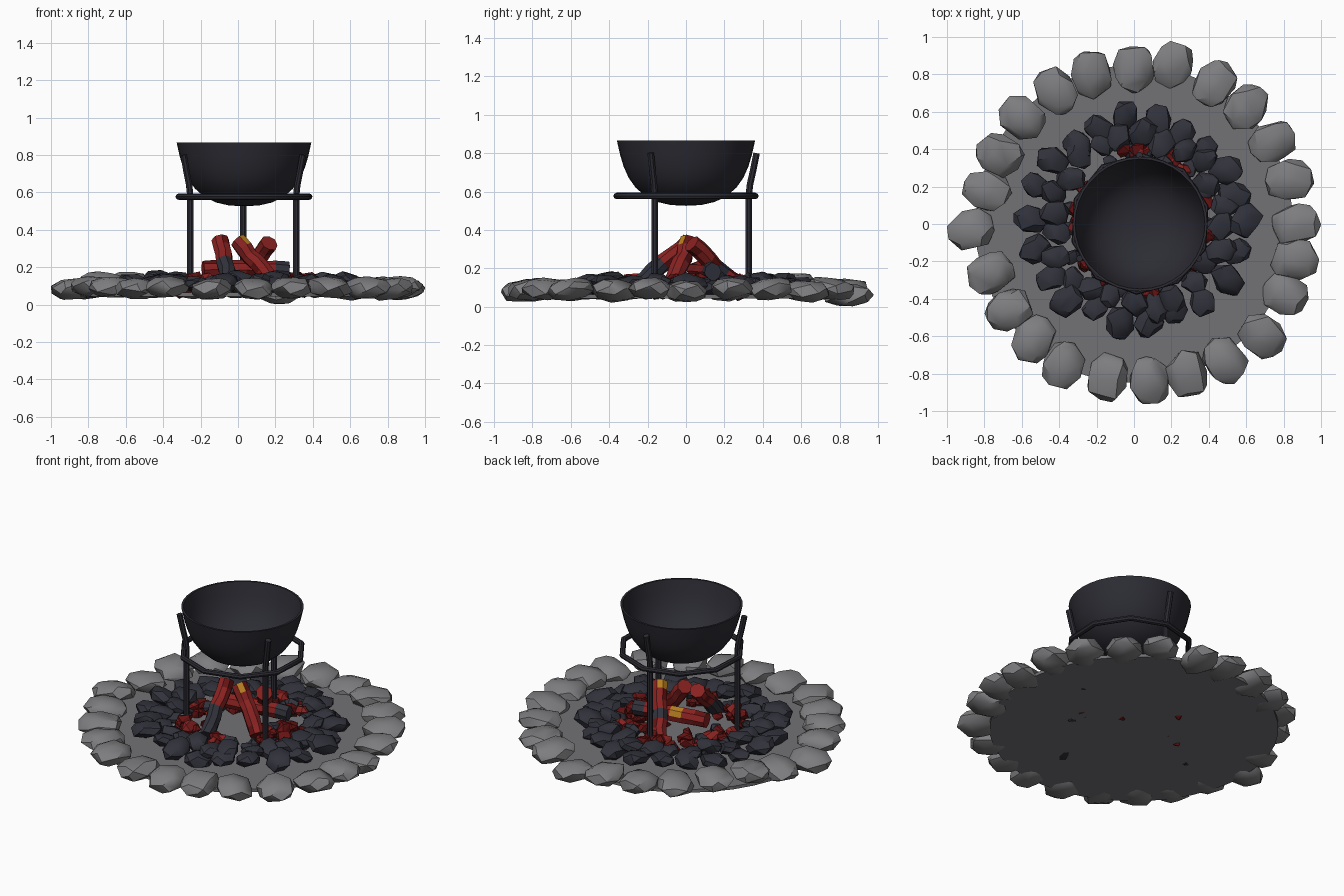
import bpy, bmesh, math, random
from mathutils import Vector, Matrix

if "Cube" in bpy.data.objects:
    bpy.data.objects.remove(bpy.data.objects["Cube"])

random.seed(11)


def material(name, r, g, b):
    m = bpy.data.materials.new(name)
    m.diffuse_color = (r, g, b, 1)
    m.use_nodes = True
    m.node_tree.nodes["Principled BSDF"].inputs["Base Color"].default_value = m.diffuse_color
    return m


STONE = material("grey stone", 0.205, 0.203, 0.212)
ASH = material("ash grey", 0.168, 0.164, 0.176)
COAL = material("charcoal", 0.030, 0.031, 0.043)
IRON = material("black iron", 0.025, 0.025, 0.034)
RED = material("glowing red", 0.25, 0.016, 0.015)
DARK_RED = material("dark ember red", 0.13, 0.006, 0.006)
YELLOW = material("ember yellow", 0.48, 0.21, 0.015)


def finish(name, bm, mats, smooth=0):
    bmesh.ops.recalc_face_normals(bm, faces=bm.faces)
    me = bpy.data.meshes.new(name)
    bm.to_mesh(me)
    bm.free()
    for m in mats:
        me.materials.append(m)
    ob = bpy.data.objects.new(name, me)
    bpy.context.collection.objects.link(ob)
    if smooth:
        bpy.context.view_layer.objects.active = ob
        ob.select_set(True)
        bpy.ops.object.shade_smooth_by_angle(angle=math.radians(smooth))
        ob.select_set(False)
    return ob


def rock(bm, centre, half, yaw, tilt=0.12, points=24, mat=0):
    """Faceted pebble: convex hull of jittered points on a rounded box."""
    rot = (Matrix.Rotation(yaw, 3, 'Z') @ Matrix.Rotation(random.uniform(-tilt, tilt), 3, 'X')
           @ Matrix.Rotation(random.uniform(-tilt, tilt), 3, 'Y'))
    turn = random.uniform(0, 6.28)
    verts = []
    for i in range(points):
        z = 1 - 2 * (i + 0.5) / points
        a = i * 2.39996 + turn + random.uniform(-0.25, 0.25)
        s = math.sqrt(1 - z * z)
        p = Vector((s * math.cos(a), s * math.sin(a), z))
        p /= sum(abs(c) ** 2.6 for c in p) ** (1 / 2.6)
        p *= random.uniform(0.96, 1.05)
        verts.append(bm.verts.new(Vector(centre) + rot @ Vector([p[k] * half[k] for k in range(3)])))
    old = set(bm.faces)
    bmesh.ops.convex_hull(bm, input=verts)
    bmesh.ops.delete(bm, geom=[v for v in verts if v.is_valid and not v.link_faces], context='VERTS')
    for f in bm.faces:
        if f not in old:
            f.material_index = mat


def tube(bm, path, radius, sides=8, closed=False, wobble=0.0):
    """Sweep a round section along a path; returns rows of faces."""
    n, rings, rows = len(path), [], []
    for i, p in enumerate(path):
        a = path[(i - 1) % n] if closed or i > 0 else p
        b = path[(i + 1) % n] if closed or i < n - 1 else p
        d = (b - a).normalized()
        u = d.cross(Vector((0.31, 0.87, 0.05)) if not closed else Vector((0, 0, 1))).normalized()
        w = d.cross(u)
        rings.append([bm.verts.new(p + (u * math.cos(t) + w * math.sin(t))
                                   * radius * (1 + random.uniform(-wobble, wobble)))
                      for t in [2 * math.pi * k / sides for k in range(sides)]])
    for i in range(n if closed else n - 1):
        r, q = rings[i], rings[(i + 1) % n]
        rows.append([bm.faces.new((r[k], r[(k + 1) % sides], q[(k + 1) % sides], q[k]))
                     for k in range(sides)])
    if not closed:
        rows[0].append(bm.faces.new(rings[0]))
        rows[-1].append(bm.faces.new(rings[-1]))
    return rows


# ash bed disc
bm = bmesh.new()
bmesh.ops.create_cone(bm, cap_ends=True, segments=40, radius1=0.85, radius2=0.85, depth=0.02,
                      matrix=Matrix.Translation((0, 0, 0.054)))
finish("ash_bed", bm, [ASH])

# ring of border stones, clockwise from the back
STONES = [(0, .83), (.21, .85), (.43, .75), (.60, .625), (.74, .44), (.83, .235), (.865, 0),
          (.86, -.19), (.81, -.375), (.685, -.60), (.485, -.73), (.285, -.80), (.085, -.84),
          (-.14, -.82), (-.38, -.755), (-.54, -.615), (-.67, -.46), (-.765, -.26), (-.87, -.03),
          (-.785, .18), (-.72, .37), (-.60, .57), (-.42, .71), (-.23, .80)]
bm = bmesh.new()
for i, (x, y) in enumerate(STONES):
    z = 0.06 if i == 1 else 0.12 if i in (20, 21) else random.uniform(0.08, 0.098)
    rock(bm, (x, y, z), (0.13, 0.108, 0.056), math.atan2(y, x) + random.uniform(-0.25, 0.25))
finish("border_stones", bm, [STONE], 34)

# heaped coals: outer and middle rings, then small inner pieces
bm = bmesh.new()
for count, rad, size, z in ((22, 0.545, 0.088, 0.10), (24, 0.45, 0.08, 0.122), (15, 0.37, 0.055, 0.10)):
    for i in range(count):
        a = 2 * math.pi * (i + random.uniform(-0.2, 0.2)) / count + rad
        r = rad + random.uniform(-0.035, 0.035)
        s = size * random.uniform(0.85, 1.12)
        rock(bm, (0.02 + r * math.cos(a), 0.02 + r * math.sin(a), z + random.uniform(-0.015, 0.02)),
             (s, s * 0.8, s * 0.5), a + random.uniform(-0.9, 0.9), 0.3, 18)
finish("coals", bm, [COAL], 34)

# glowing embers: clumps (x, y, count) piled between the logs and the coals
bm = bmesh.new()
CLUMPS = [(.37, -.04, 11), (.29, -.16, 11), (.12, -.32, 9), (-.02, .35, 10), (.19, .29, 9),
          (-.28, .02, 10), (-.19, -.21, 8), (.31, .12, 10), (-.20, .22, 8), (.20, .02, 6)]
for x, y, count in CLUMPS:
    for _ in range(count):
        s = random.uniform(0.038, 0.062)
        rock(bm, (x + random.uniform(-.075, .075), y + random.uniform(-.065, .065), random.uniform(0.075, 0.14)),
             (s, s * 0.75, s * 0.65), random.uniform(0, 6.28), 0.6, 10, random.choice((0, 1, 1, 1, 2)))
finish("embers", bm, [RED, DARK_RED, COAL])

# burning logs: (name, end, end, charred lengths, hot length, direction the hot patch faces)
LOGS = [("front_log", (-.095, .02, .345), (-.045, -.26, .10), (3, 4, 5), None, (0, 0, 1)),
        ("right_log", (.0, .02, .345), (.20, -.08, .10), (), 0, (0.5, -.6, .6)),
        ("back_log", (.165, .03, .335), (.0, .27, .09), (3,), 0, (-.6, .3, .7)),
        ("cross_log", (-.19, .05, .185), (.27, .14, .185), (5,), 2, (-.2, .6, .7))]
for name, a, b, char, hot, way in LOGS:
    a, b, way = Vector(a), Vector(b), Vector(way).normalized()
    bm = bmesh.new()
    path = [a.lerp(b, k / 6) + Vector([random.uniform(-.006, .006) for _ in range(3)]) for k in range(7)]
    rows = tube(bm, path, 0.047, 8, False, 0.08)
    bmesh.ops.recalc_face_normals(bm, faces=bm.faces)
    for k, row in enumerate(rows):
        for j, f in enumerate(row):
            if k in char:
                f.material_index = 2
            elif k == hot and j < 8 and f.normal.dot(way) > 0.75:
                f.material_index = 3
            elif (k + 2 * j) % 7 == 0:
                f.material_index = 1
    finish(name, bm, [RED, DARK_RED, COAL, YELLOW])

# cauldron: hollow lathed bowl
CX = 0.032
OUT = [(0.0, .526), (.08, .530), (.15, .546), (.21, .575), (.262, .62), (.298, .67),
       (.325, .73), (.343, .79), (.36, .866)]
IN = [(max(r - 0.013, 0), z + 0.014 * (1 - i / 8)) for i, (r, z) in enumerate(OUT)]
bm = bmesh.new()
vs = [bm.verts.new((CX + r, 0, z)) for r, z in OUT + IN[::-1]]
edges = [bm.edges.new(e) for e in zip(vs, vs[1:])]
bmesh.ops.spin(bm, geom=vs + edges, cent=(CX, 0, 0), axis=(0, 0, 1), angle=2 * math.pi, steps=36)
bmesh.ops.remove_doubles(bm, verts=bm.verts, dist=0.0005)
finish("cauldron", bm, [IRON], 40)

# support ring
bm = bmesh.new()
tube(bm, [Vector((CX + .362 * math.cos(t), .362 * math.sin(t), .577))
          for t in [math.radians(15 + 36 * k) for k in range(10)]], 0.017, 8, True)
finish("support_ring", bm, [IRON], 40)

# three legs with tips leaning outwards
for name, deg in (("back_leg", 90), ("left_leg", 210), ("right_leg", 330)):
    bm = bmesh.new()
    c, s = math.cos(math.radians(deg)), math.sin(math.radians(deg))
    tube(bm, [Vector((CX - .004 + r * c, r * s, z)) for r, z in
              ((.327, .06), (.327, .58), (.334, .64), (.35, .71), (.368, .80))], 0.018, 8)
    finish(name, bm, [IRON], 40)
